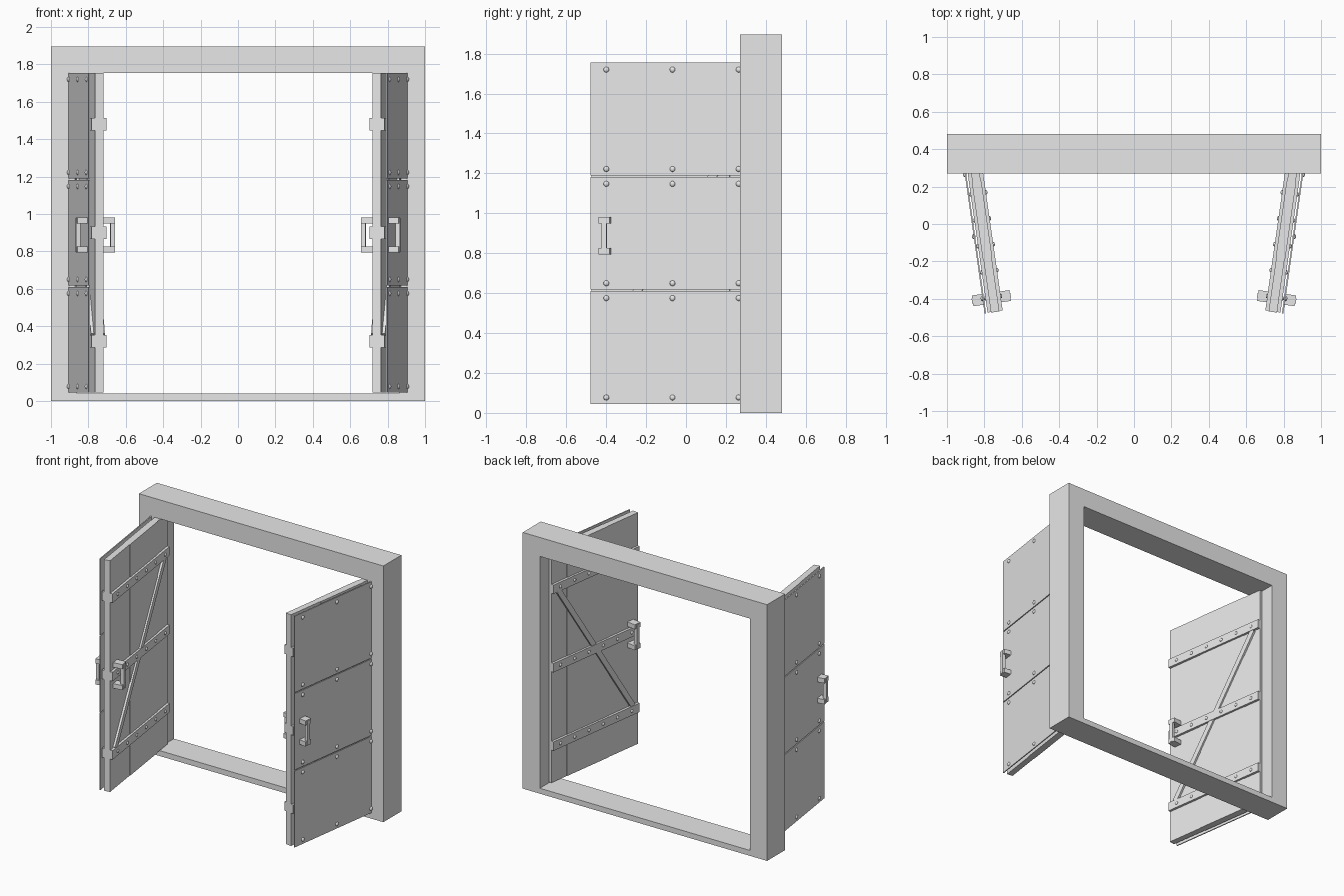
import bpy, bmesh, math
from mathutils import Matrix, Vector

if "Cube" in bpy.data.objects:
    bpy.data.objects.remove(bpy.data.objects["Cube"], do_unlink=True)

grey = bpy.data.materials.new("plain_grey")
grey.use_nodes = True
grey.diffuse_color = (0.8, 0.8, 0.8, 1)
grey.node_tree.nodes["Principled BSDF"].inputs["Base Color"].default_value = (0.8, 0.8, 0.8, 1)

# Door space: u runs from hinge to free edge, v points to the inner side, z is up
SWING = math.radians(8.1)
U = Vector((math.sin(SWING), -math.cos(SWING), 0))
V = Vector((math.cos(SWING), math.sin(SWING), 0))
DOOR = Matrix((U, V, (0, 0, 1))).transposed().to_4x4()
DOOR.translation = (-0.862, 0.371, 0)
WIDTH, BOTTOM, TOP = 0.85, 0.045, 1.755


def finish(name, bm, mirrored=True, smooth=False):
    bmesh.ops.recalc_face_normals(bm, faces=bm.faces)
    mesh = bpy.data.meshes.new(name)
    bm.to_mesh(mesh)
    bm.free()
    mesh.materials.append(grey)
    obj = bpy.data.objects.new(name, mesh)
    bpy.context.collection.objects.link(obj)
    if smooth:
        mesh.polygons.foreach_set("use_smooth", [True] * len(mesh.polygons))
    if mirrored:
        obj.modifiers.new("other_door", "MIRROR")
    return obj


def box(bm, u, v, z, turn=Matrix()):
    """Box between (low, high) pairs in door space."""
    mid = [sum(p) / 2 for p in (u, v, z)]
    size = [p[1] - p[0] for p in (u, v, z)]
    place = DOOR @ Matrix.Translation(mid) @ turn @ Matrix.Diagonal((*size, 1))
    bmesh.ops.create_cube(bm, size=1, matrix=place)


def bolt(bm, u, v, z, radius):
    place = DOOR @ Matrix.Translation((u, v, z)) @ Matrix.Diagonal((1, 0.7, 1, 1))
    bmesh.ops.create_uvsphere(bm, u_segments=12, v_segments=8, radius=radius, matrix=place)


# Gate frame: one ring extruded backwards
bm = bmesh.new()
outer = [bm.verts.new((x, 0.27, z)) for x, z in ((-1, 0), (1, 0), (1, 1.895), (-1, 1.895))]
inner = [bm.verts.new((x, 0.27, z)) for x, z in ((-.86, .04), (.86, .04), (.86, 1.755), (-.86, 1.755))]
for i in range(4):
    j = (i + 1) % 4
    bm.faces.new((outer[i], outer[j], inner[j], inner[i]))
ring = bmesh.ops.extrude_face_region(bm, geom=bm.faces[:], use_keep_orig=True)
moved = [g for g in ring["geom"] if isinstance(g, bmesh.types.BMVert)]
bmesh.ops.translate(bm, verts=moved, vec=(0, 0.21, 0))
finish("gate_frame", bm, mirrored=False)

# Upright planks, the middle one slightly proud
bm = bmesh.new()
for u, half in (((0, 0.15), 0.0225), ((0.15, 0.56), 0.0255), ((0.56, WIDTH), 0.0225)):
    box(bm, u, (-half, half), (BOTTOM, TOP))
finish("door_planks", bm)

# Cross straps and their bolts, on both sides of the planks
straps, bolts = bmesh.new(), bmesh.new()
for z in (0.32, 0.9, 1.48):
    box(straps, (0.002, WIDTH - 0.003), (-0.041, 0.041), (z - 0.033, z + 0.033))
    for k in range(6):
        for v in (-0.041, 0.041):
            bolt(bolts, 0.07 + 0.14 * k, v, z, 0.012)
finish("door_straps", straps)
finish("strap_bolts", bolts, smooth=True)

# Diagonal brace from upper hinge side to lower free side
bm = bmesh.new()
du, dz = 0.73, 1.10
length = math.hypot(du, dz)
turn = Matrix.Rotation(-math.atan2(du, dz), 4, "Y")
mid_u, mid_z = 0.425, 0.9
box(bm, (mid_u - 0.02, mid_u + 0.02), (-0.038, 0.038),
    (mid_z - length / 2, mid_z + length / 2), turn)
finish("diagonal_brace", bm)

# Outer cladding panels and their bolts
panels, bolts = bmesh.new(), bmesh.new()
for k in range(3):
    low = BOTTOM + 0.5725 * k
    high = low + 0.565
    box(panels, (0, WIDTH), (-0.057, -0.049), (low, high))
    for u in (0.1, 0.435, 0.77):
        for z in (low + 0.032, high - 0.035):
            bolt(bolts, u, -0.057, z, 0.014)
finish("cladding_panels", panels)
finish("cladding_bolts", bolts, smooth=True)

# Pull handles: two mounts and a grip bar on each side
for name, base, tip in (("outer_handle", -0.056, -0.115), ("inner_handle", 0.02, 0.095)):
    bm = bmesh.new()
    out = math.copysign(1, tip)
    for z in (0.81, 0.965):
        box(bm, (0.745, 0.803), sorted((base, tip - out * 0.004)), (z - 0.017, z + 0.017))
    box(bm, (0.761, 0.787), sorted((tip - out * 0.024, tip)), (0.797, 0.978))
    finish(name, bm)
